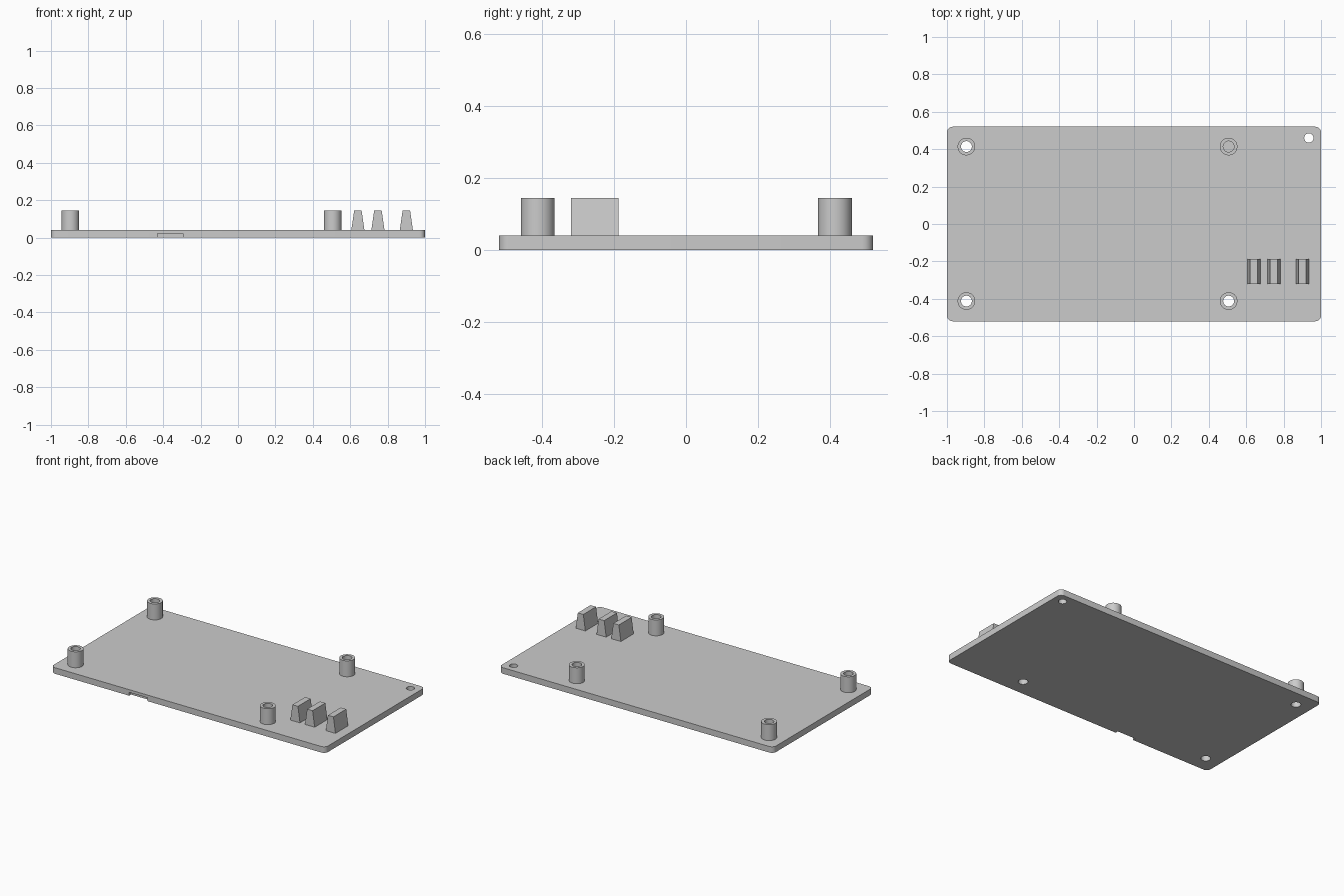
import bpy, bmesh, math

cube = bpy.data.objects.get("Cube")
if cube:
    bpy.data.objects.remove(cube, do_unlink=True)

PLATE_T = 0.04
TOP = 0.145
POST_R, BORE_R = 0.047, 0.029

grey = bpy.data.materials.new("plain grey")
grey.use_nodes = True
colour = (0.6, 0.6, 0.6, 1)
grey.diffuse_color = colour
grey.node_tree.nodes["Principled BSDF"].inputs["Base Color"].default_value = colour


def finish(name, bm):
    mesh = bpy.data.meshes.new(name)
    bmesh.ops.recalc_face_normals(bm, faces=bm.faces)
    bm.to_mesh(mesh)
    bm.free()
    mesh.materials.append(grey)
    obj = bpy.data.objects.new(name, mesh)
    bpy.context.collection.objects.link(obj)
    return obj


def box(name, x0, x1, y0, y1, z0, z1, corner=0, top_scale=1):
    bm = bmesh.new()
    bmesh.ops.create_cube(bm, size=1)
    for v in bm.verts:
        taper = top_scale if v.co.z > 0 else 1
        v.co = ((x0 + x1) / 2 + v.co.x * (x1 - x0) * taper,
                (y0 + y1) / 2 + v.co.y * (y1 - y0),
                (z0 + z1) / 2 + v.co.z * (z1 - z0))
    if corner:
        upright = [e for e in bm.edges
                   if abs(e.verts[0].co.z - e.verts[1].co.z) > 0.01]
        bmesh.ops.bevel(bm, geom=upright, offset=corner, segments=6,
                        profile=0.5, affect='EDGES')
    return finish(name, bm)


def cylinder(name, x, y, r, z0, z1):
    bm = bmesh.new()
    bmesh.ops.create_cone(bm, cap_ends=True, segments=48,
                          radius1=r, radius2=r, depth=z1 - z0)
    bmesh.ops.translate(bm, verts=bm.verts, vec=(x, y, (z0 + z1) / 2))
    return finish(name, bm)


def cut(target, cutter):
    mod = target.modifiers.new("cut", 'BOOLEAN')
    mod.operation = 'DIFFERENCE'
    mod.solver = 'EXACT'
    mod.object = cutter
    bpy.context.view_layer.objects.active = target
    bpy.ops.object.modifier_apply(modifier=mod.name)
    bpy.data.objects.remove(cutter, do_unlink=True)


def smooth(obj):
    bpy.ops.object.select_all(action='DESELECT')
    obj.select_set(True)
    bpy.context.view_layer.objects.active = obj
    bpy.ops.object.shade_smooth_by_angle(angle=math.radians(30))


# Base plate with rounded corners, corner hole and shallow front notch
plate = box("base_plate", -1, 1, -0.52, 0.52, 0, PLATE_T, corner=0.03)
cut(plate, cylinder("corner_hole_cutter", 0.935, 0.46, 0.025, -0.1, 0.1))
cut(plate, box("notch_cutter", -0.43, -0.295, -0.6, -0.5, -0.1, 0.022))

# Hollow posts; the bore runs through the plate except at the back left
for side, x in (("right", -0.896), ("left", 0.506)):
    for end, y in (("front", -0.412), ("back", 0.414)):
        post = cylinder(f"{end}_{side}_post", x, y, POST_R, PLATE_T, TOP)
        cut(post, cylinder("bore_cutter", x, y, BORE_R, -0.1, 0.3))
        smooth(post)
        if (end, side) != ("back", "left"):
            cut(plate, cylinder("bore_cutter", x, y, BORE_R, -0.1, 0.3))
smooth(plate)

# Tapered button supports
for i, x in enumerate((0.641, 0.748, 0.9)):
    box(f"tapered_block_{i + 1}", x - 0.035, x + 0.035, -0.32, -0.187,
        PLATE_T, TOP, top_scale=0.57)
